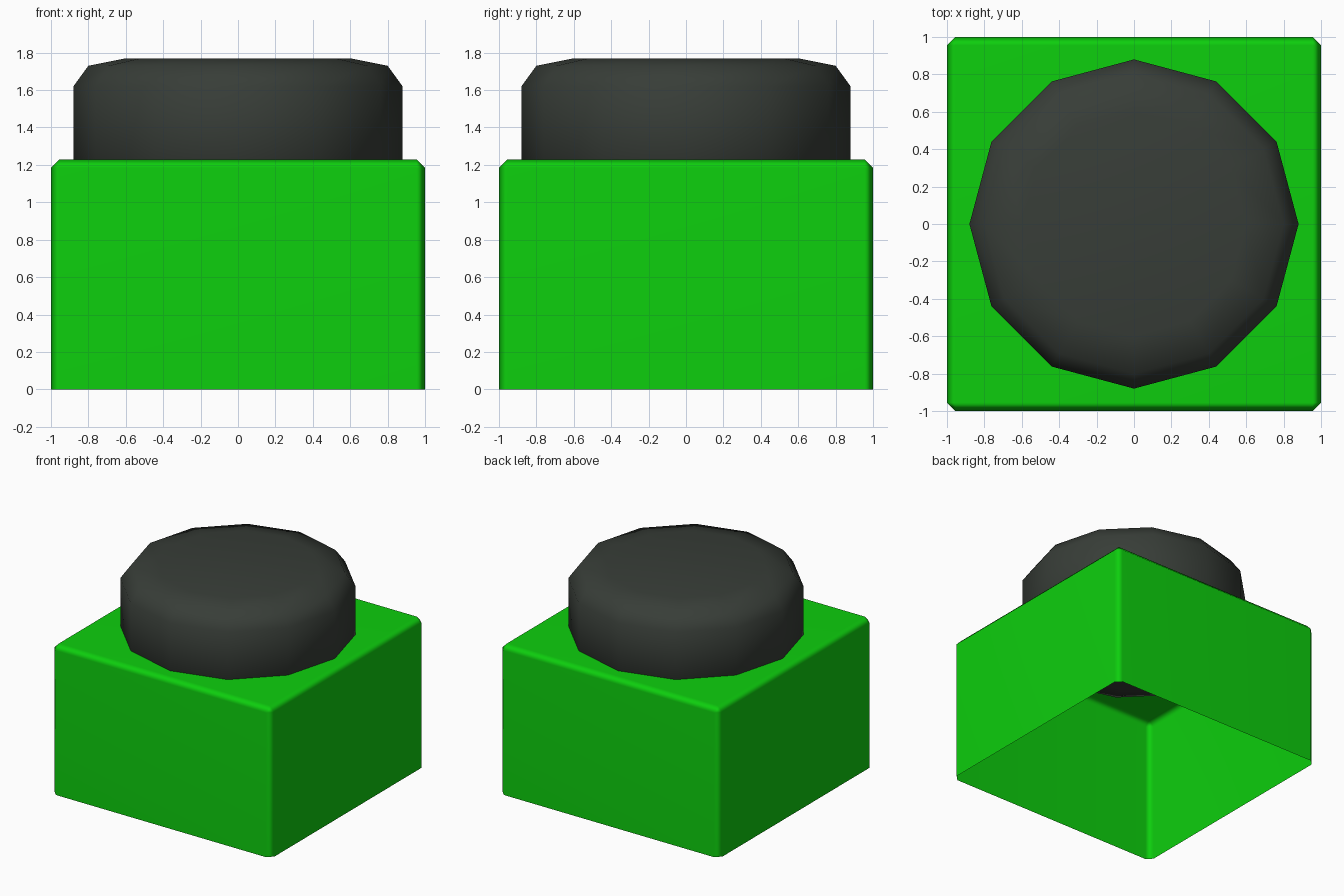
import bpy
import bmesh
from math import cos, sin, tau, radians

cube = bpy.data.objects.get("Cube")
if cube:
    bpy.data.objects.remove(cube, do_unlink=True)


def make_material(name, rgb):
    mat = bpy.data.materials.new(name)
    mat.use_nodes = True
    mat.diffuse_color = (*rgb, 1)
    bsdf = mat.node_tree.nodes["Principled BSDF"]
    bsdf.inputs["Base Color"].default_value = (*rgb, 1)
    bsdf.inputs["Roughness"].default_value = 0.6
    return mat


def make_object(name, bm, mat, angle):
    bmesh.ops.recalc_face_normals(bm, faces=bm.faces)
    mesh = bpy.data.meshes.new(name)
    bm.to_mesh(mesh)
    bm.free()
    mesh.materials.append(mat)
    obj = bpy.data.objects.new(name, mesh)
    bpy.context.collection.objects.link(obj)
    bpy.ops.object.select_all(action='DESELECT')
    obj.select_set(True)
    bpy.context.view_layer.objects.active = obj
    bpy.ops.object.shade_smooth_by_angle(angle=radians(angle))
    return obj


green = make_material("bright green", (0.004, 0.62, 0.004))
charcoal = make_material("charcoal", (0.039, 0.047, 0.039))

# Housing: open-bottomed box with chamfered upper and corner edges
HEIGHT = 1.23
bm = bmesh.new()
bmesh.ops.create_cube(bm, size=2)
for v in bm.verts:
    v.co.z = HEIGHT if v.co.z > 0 else 0
bottom = [f for f in bm.faces if f.calc_center_median().z < 0.01]
bmesh.ops.delete(bm, geom=bottom, context='FACES_ONLY')
edges = [e for e in bm.edges if not e.is_boundary]
bmesh.ops.bevel(bm, geom=edges, offset=0.045, segments=1, affect='EDGES')
housing = make_object("housing", bm, green, 60)
weighted = housing.modifiers.new("face_weighted_normals", 'WEIGHTED_NORMAL')
weighted.keep_sharp = True

# Button: twelve-sided drum with rounded rims, partly sunk in the housing
SIDES = 12
profile = [(0.6, 1.07), (0.8, 1.11), (0.88, 1.22),
           (0.88, 1.62), (0.8, 1.73), (0.6, 1.77)]
bm = bmesh.new()
rings = [[bm.verts.new((r * cos(tau * i / SIDES), r * sin(tau * i / SIDES), z))
          for i in range(SIDES)] for r, z in profile]
for low, high in zip(rings, rings[1:]):
    for i in range(SIDES):
        j = (i + 1) % SIDES
        bm.faces.new((low[i], low[j], high[j], high[i]))
bm.faces.new(rings[0][::-1])
bm.faces.new(rings[-1])
make_object("button", bm, charcoal, 60)
